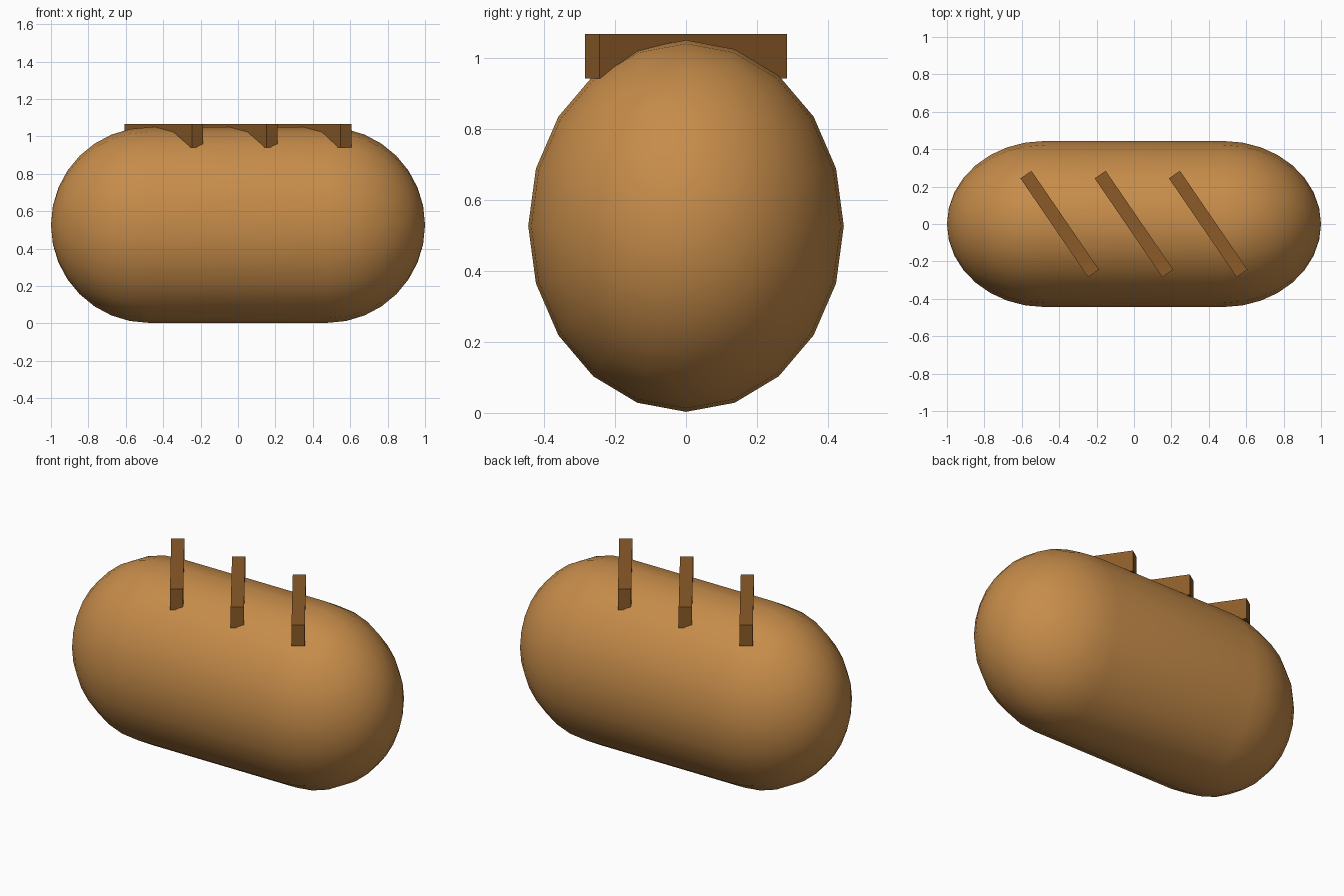
import bpy, bmesh
from math import sin, cos, pi

cube = bpy.data.objects.get("Cube")
if cube:
    bpy.data.objects.remove(cube, do_unlink=True)


def make_material(name, color):
    mat = bpy.data.materials.new(name)
    mat.use_nodes = True
    mat.diffuse_color = color
    mat.node_tree.nodes["Principled BSDF"].inputs["Base Color"].default_value = color
    return mat


def make_object(name, bm, mat):
    mesh = bpy.data.meshes.new(name)
    bmesh.ops.recalc_face_normals(bm, faces=bm.faces[:])
    bm.to_mesh(mesh)
    bm.free()
    mesh.materials.append(mat)
    obj = bpy.data.objects.new(name, mesh)
    bpy.context.collection.objects.link(obj)
    return obj


crust = make_material("golden crust", (0.565, 0.262, 0.068, 1))
dark_crust = make_material("dark crust", (0.258, 0.105, 0.021, 1))

# Loaf: oval capsule lying along x
SIDES, RINGS = 20, 8
HALF_Y, HALF_Z, MID_Z = 0.444, 0.523, 0.526
STRAIGHT = 1 - HALF_Z

steps = [i * pi / 2 / RINGS for i in range(1, RINGS + 1)]
half = [(STRAIGHT + HALF_Z * cos(a), sin(a)) for a in steps]
profile = half + [(-x, s) for x, s in reversed(half)]

bm = bmesh.new()
rings = []
for x, s in profile:
    angles = [2 * pi * i / SIDES for i in range(SIDES)]
    rings.append([bm.verts.new((x, HALF_Y * s * sin(a), MID_Z + HALF_Z * s * cos(a)))
                  for a in angles])
for r0, r1 in zip(rings, rings[1:]):
    for i in range(SIDES):
        j = (i + 1) % SIDES
        bm.faces.new((r0[i], r0[j], r1[j], r1[i]))
for ring, x in ((rings[0], 1), (rings[-1], -1)):
    tip = bm.verts.new((x, 0, MID_Z))
    for i in range(SIDES):
        bm.faces.new((tip, ring[i], ring[(i + 1) % SIDES]))
loaf = make_object("loaf", bm, crust)
for poly in loaf.data.polygons:
    poly.use_smooth = True

# Three slanted scores across the top
for n, x in enumerate((-0.397, 0, 0.397), 1):
    bm = bmesh.new()
    bmesh.ops.create_cube(bm, size=1)
    bmesh.ops.scale(bm, vec=(0.071, 0.64, 0.125), verts=bm.verts[:])
    score = make_object(f"score_{n}", bm, dark_crust)
    score.location = (x, 0, 1.003)
    score.rotation_euler.z = 0.6
